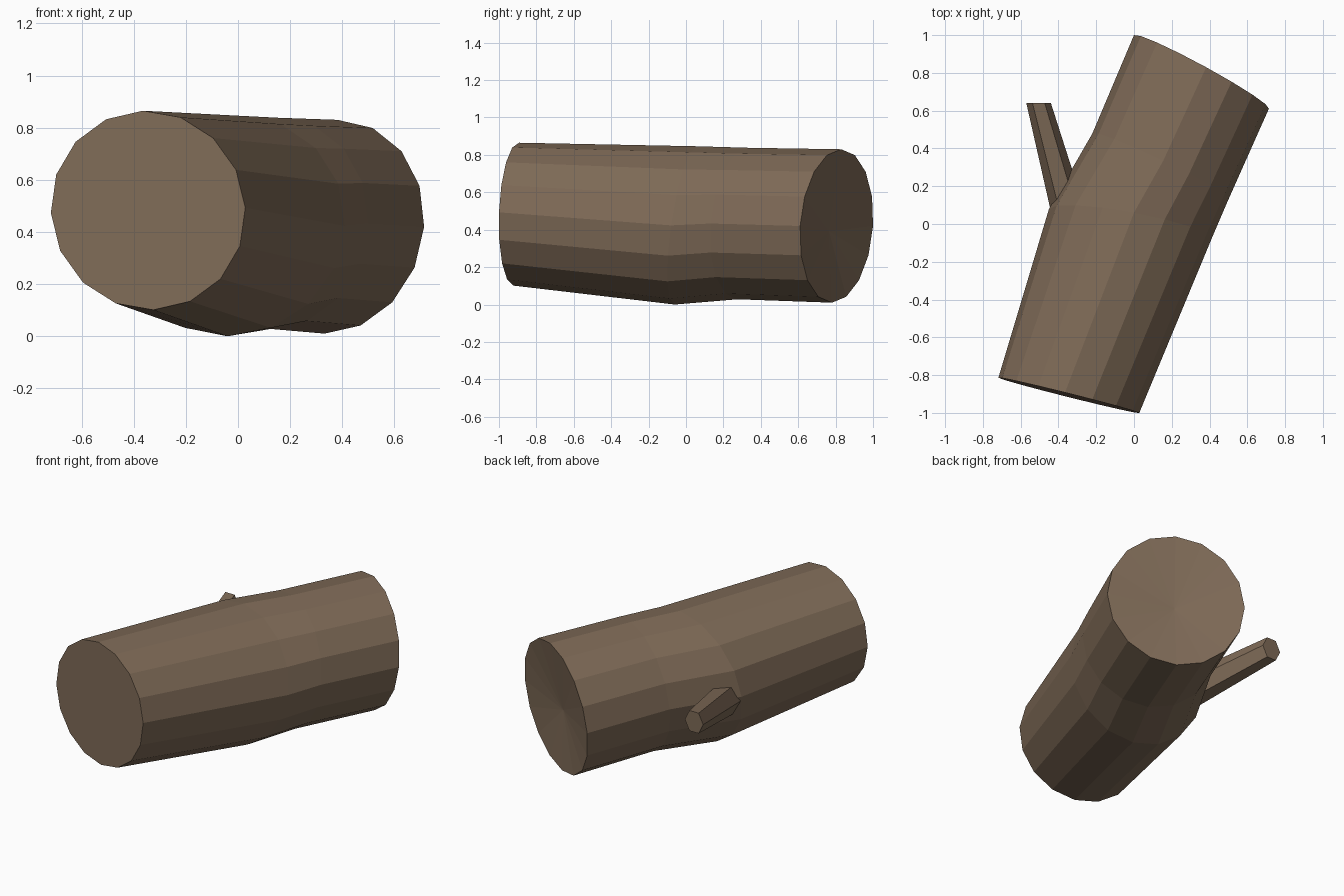
import bpy, bmesh
from math import cos, sin, pi
from mathutils import Vector

if "Cube" in bpy.data.objects:
    bpy.data.objects.remove(bpy.data.objects["Cube"])

bark = bpy.data.materials.new("bark")
bark.diffuse_color = (0.21, 0.145, 0.095, 1)
bark.use_nodes = True
bark.node_tree.nodes["Principled BSDF"].inputs["Base Color"].default_value = bark.diffuse_color


def loft(name, rings, sides, start_tip, end_tip):
    """Skin elliptical rings (centre, half width, half height) and fan both ends."""
    bm = bmesh.new()
    loops = []
    for c, w, h in rings:
        c, w, h = Vector(c), Vector(w), Vector(h)
        loops.append([bm.verts.new(c + w * cos(2 * pi * i / sides) + h * sin(2 * pi * i / sides))
                      for i in range(sides)])
    for a, b in zip(loops, loops[1:]):
        for i in range(sides):
            j = (i + 1) % sides
            bm.faces.new((a[i], a[j], b[j], b[i]))
    for loop, tip in ((loops[0], start_tip), (loops[-1], end_tip)):
        v = bm.verts.new(tip)
        for i in range(sides):
            bm.faces.new((loop[i], loop[(i + 1) % sides], v))
    bmesh.ops.recalc_face_normals(bm, faces=bm.faces)
    me = bpy.data.meshes.new(name)
    bm.to_mesh(me)
    bm.free()
    me.materials.append(bark)
    ob = bpy.data.objects.new(name, me)
    bpy.context.collection.objects.link(ob)
    return ob


# Log trunk, swelling on the left and underneath at the middle
loft("log_trunk", [
    ((-0.345, -0.907, 0.483), (0.373, -0.093, 0.01), (-0.02, 0.015, 0.382)),
    ((-0.02, 0.0, 0.423), (0.43, -0.08, 0.0), (0.02, 0.06, 0.423)),
    ((0.14, 0.305, 0.433), (0.36, -0.175, 0.0), (0.015, 0.03, 0.405)),
    ((0.357, 0.805, 0.42), (0.357, -0.195, 0.0), (0.025, 0.025, 0.41)),
], 16, (-0.345, -0.907, 0.483), (0.335, 0.765, 0.39))

# Broken branch stub growing from the left side
loft("branch_stub", [
    ((-0.33, 0.0, 0.38), (0.095, 0, 0), (0, 0, 0.11)),
    ((-0.505, 0.64, 0.49), (0.065, 0, 0), (0, 0, 0.075)),
], 6, (-0.33, 0.0, 0.38), (-0.505, 0.64, 0.49))
